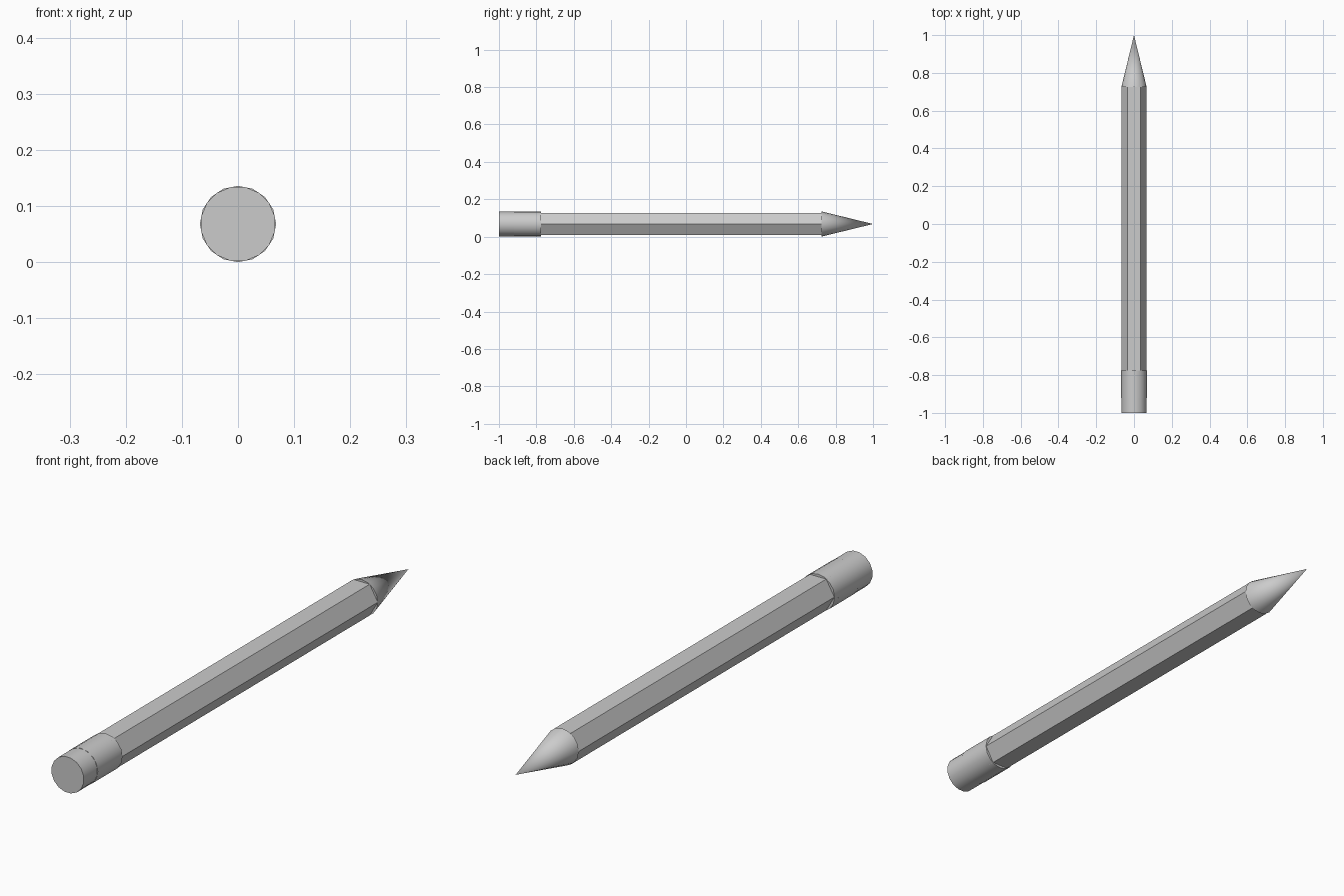
import bpy
import math

cube = bpy.data.objects.get("Cube")
if cube:
    bpy.data.objects.remove(cube, do_unlink=True)

grey = bpy.data.materials.new("plain grey")
grey.use_nodes = True
colour = (0.6, 0.6, 0.6, 1)
grey.diffuse_color = colour
grey.node_tree.nodes["Principled BSDF"].inputs["Base Color"].default_value = colour

AXIS_Z = 0.068


def rod(name, sides, r_back, r_tip, y0, y1, turn=0, smooth=True):
    """Prism or cone lying along y, from y0 to y1."""
    bpy.ops.mesh.primitive_cone_add(
        vertices=sides, radius1=r_back, radius2=r_tip, depth=y1 - y0,
        location=(0, (y0 + y1) / 2, AXIS_Z),
        rotation=(-math.pi / 2, 0, 0))
    obj = bpy.context.object
    obj.name = name
    obj.data.materials.append(grey)
    # spin about its own length
    obj.rotation_euler.rotate_axis("Z", turn)
    if smooth:
        bpy.ops.object.shade_smooth_by_angle(angle=math.radians(35))
    return obj


# Hexagonal shaft, flat side up
rod("shaft", 6, 0.067, 0.067, -0.8, 0.725, math.pi / 6, smooth=False)
# Sharpened end
rod("point", 16, 0.067, 0, 0.725, 1.0)
# Sleeve that grips the shaft, and the rubber behind it
rod("sleeve", 16, 0.068, 0.068, -0.92, -0.775)
rod("eraser", 16, 0.067, 0.067, -1.0, -0.8, math.pi / 16)
